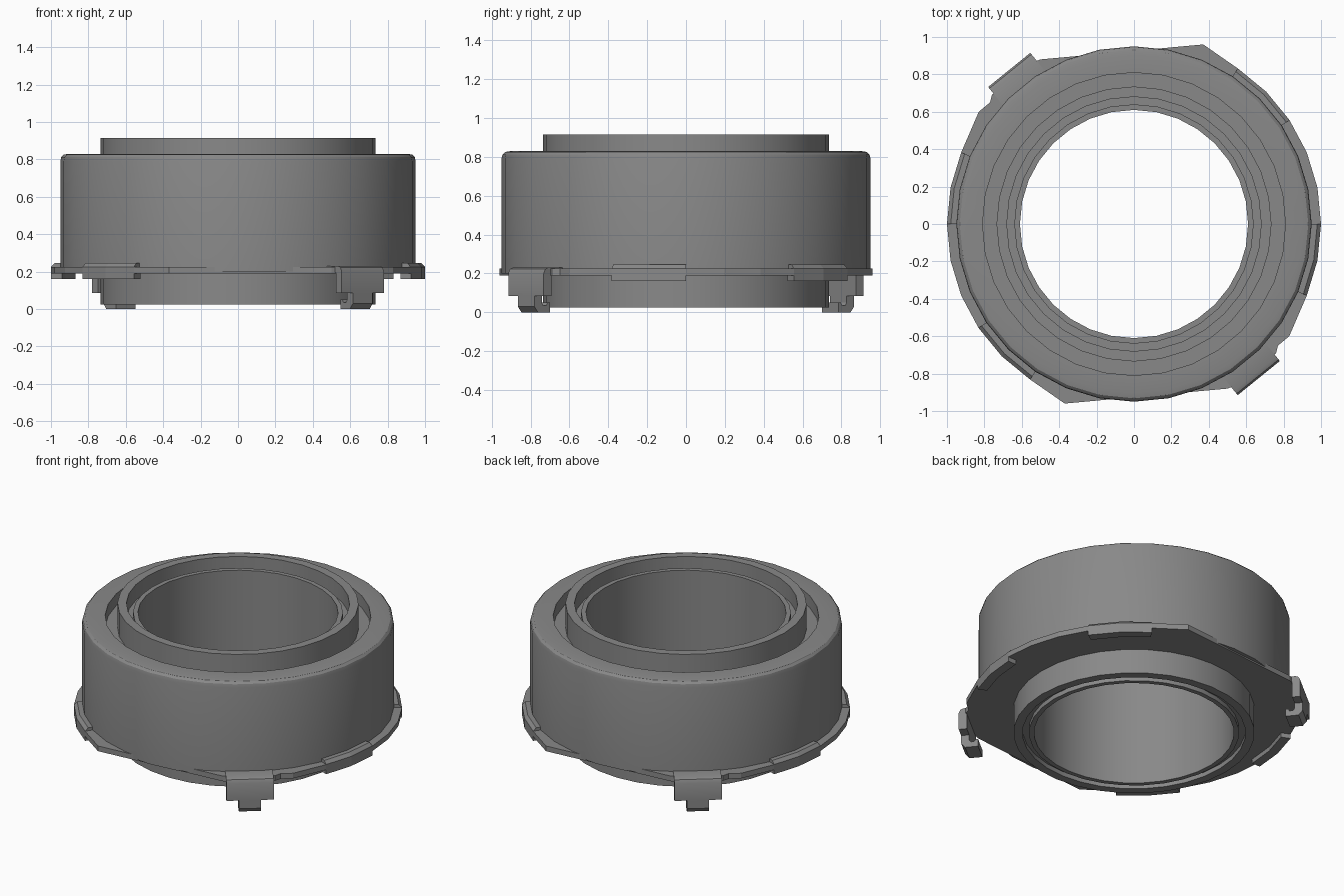
import bpy, bmesh, math
from mathutils import Matrix

cube = bpy.data.objects.get("Cube")
if cube:
    bpy.data.objects.remove(cube, do_unlink=True)

# One plain grey for every part
GREY = (0.25, 0.25, 0.25, 1)
grey = bpy.data.materials.new("mid_grey")
grey.use_nodes = True
grey.diffuse_color = GREY
grey.node_tree.nodes["Principled BSDF"].inputs["Base Color"].default_value = GREY

SEGMENTS = 32


def finish(name, bm, smooth=False):
    bmesh.ops.recalc_face_normals(bm, faces=bm.faces)
    mesh = bpy.data.meshes.new(name)
    bm.to_mesh(mesh)
    bm.free()
    mesh.materials.append(grey)
    obj = bpy.data.objects.new(name, mesh)
    bpy.context.collection.objects.link(obj)
    if smooth:
        bpy.ops.object.select_all(action="DESELECT")
        obj.select_set(True)
        bpy.context.view_layer.objects.active = obj
        bpy.ops.object.shade_smooth_by_angle(angle=math.radians(30))
    return obj


def lathe(name, profile):
    """Revolve a closed (radius, height) profile around z."""
    bm = bmesh.new()
    rings = []
    for i in range(SEGMENTS):
        a = math.tau * i / SEGMENTS
        rings.append([bm.verts.new((r * math.cos(a), r * math.sin(a), z)) for r, z in profile])
    n = len(profile)
    for i in range(SEGMENTS):
        p, q = rings[i], rings[(i + 1) % SEGMENTS]
        for j in range(n):
            k = (j + 1) % n
            bm.faces.new((p[j], q[j], q[k], p[k]))
    return finish(name, bm, True)


def prism(bm, start, end):
    """Bridge two matching outlines and cap both ends."""
    a = [bm.verts.new(p) for p in start]
    b = [bm.verts.new(p) for p in end]
    bm.faces.new(a)
    bm.faces.new(b)
    for i in range(len(a)):
        j = (i + 1) % len(a)
        bm.faces.new((a[i], a[j], b[j], b[i]))


# Outer housing with rounded shoulder and a groove round the tube
lathe("housing", [(0.72, 0.2), (0.95, 0.2), (0.95, 0.79), (0.945, 0.812), (0.932, 0.825),
                  (0.905, 0.83), (0.81, 0.83), (0.81, 0.75), (0.72, 0.75)])

# Through tube with a recessed inner sleeve
lathe("inner_tube", [(0.735, 0.025), (0.735, 0.915), (0.68, 0.915), (0.68, 0.81), (0.64, 0.81),
                     (0.64, 0.855), (0.61, 0.855), (0.61, 0.025), (0.64, 0.025), (0.64, 0.055),
                     (0.68, 0.055), (0.68, 0.025)])


# Base flange: half outline repeated by a half turn, with a round hole
def on_rim(step, r=1.0):
    a = math.tau * step / SEGMENTS
    return (r * math.cos(a), r * math.sin(a))


half = [(0.37, 0.96)] + [on_rim(s) for s in range(5, -3, -1)]
half += [(0.83, -0.6), (0.77, -0.65), (0.76, -0.69), (0.55, -0.86), (0.5, -0.88)]
outline = half + [(-x, -y) for x, y in half]
bm = bmesh.new()
LOW, HIGH = 0.19, 0.225
loops = []
for z in (LOW, HIGH):
    outer = [bm.verts.new((x, y, z)) for x, y in outline]
    inner = [bm.verts.new((*on_rim(s, 0.73), z)) for s in range(SEGMENTS)]
    edges = [bm.edges.new((ring[i - 1], ring[i])) for ring in (outer, inner) for i in range(len(ring))]
    bmesh.ops.triangle_fill(bm, use_beauty=True, edges=edges)
    loops.append((outer, inner))
for low, high in zip(*loops):
    for i in range(len(low)):
        bm.faces.new((low[i - 1], low[i], high[i], high[i - 1]))
bmesh.ops.dissolve_limit(bm, angle_limit=0.01, verts=bm.verts, edges=bm.edges)
finish("base_flange", bm)

# Thicker rim tabs on the flange
TAB = [(0.94, 0.16), (1.0, 0.16), (1.0, 0.225), (0.98, 0.245), (0.94, 0.245)]
for number, first in enumerate((-2, 3, 14, 19)):
    bm = bmesh.new()
    for s in range(first, first + 2):
        prism(bm, *[[(*on_rim(t, r), z) for r, z in TAB] for t in (s, s + 1)])
    bmesh.ops.remove_doubles(bm, verts=bm.verts, dist=0.0001)
    shared = [f for f in bm.faces if all(len(e.link_faces) > 2 for e in f.edges)]
    bmesh.ops.delete(bm, geom=shared, context="FACES_ONLY")
    finish(f"rim_tab_{number + 1}", bm)

# Two hooked clips on opposite sides
PLATE = [(0.93, 0.195), (0.93, 0.23), (1.03, 0.23), (1.05, 0.222), (1.06, 0.2),
         (1.06, 0.085), (1.01, 0.085), (1.01, 0.195)]
HOOK = [(1.06, 0.1), (1.06, 0.03), (1.035, 0.0), (0.955, 0.0), (0.955, 0.05), (0.97, 0.05),
        (0.98, 0.035), (1.0, 0.035), (1.01, 0.05), (1.01, 0.1)]
for side, degrees in (("front", -51), ("back", 129)):
    turn = Matrix.Rotation(math.radians(degrees), 4, "Z")
    for part, profile, width in (("plate", PLATE, 0.29), ("hook", HOOK, 0.135)):
        bm = bmesh.new()
        prism(bm, *[[(r, t * width / 2, z) for r, z in profile] for t in (-1, 1)])
        bmesh.ops.transform(bm, matrix=turn, verts=bm.verts)
        finish(f"{side}_clip_{part}", bm, True)
